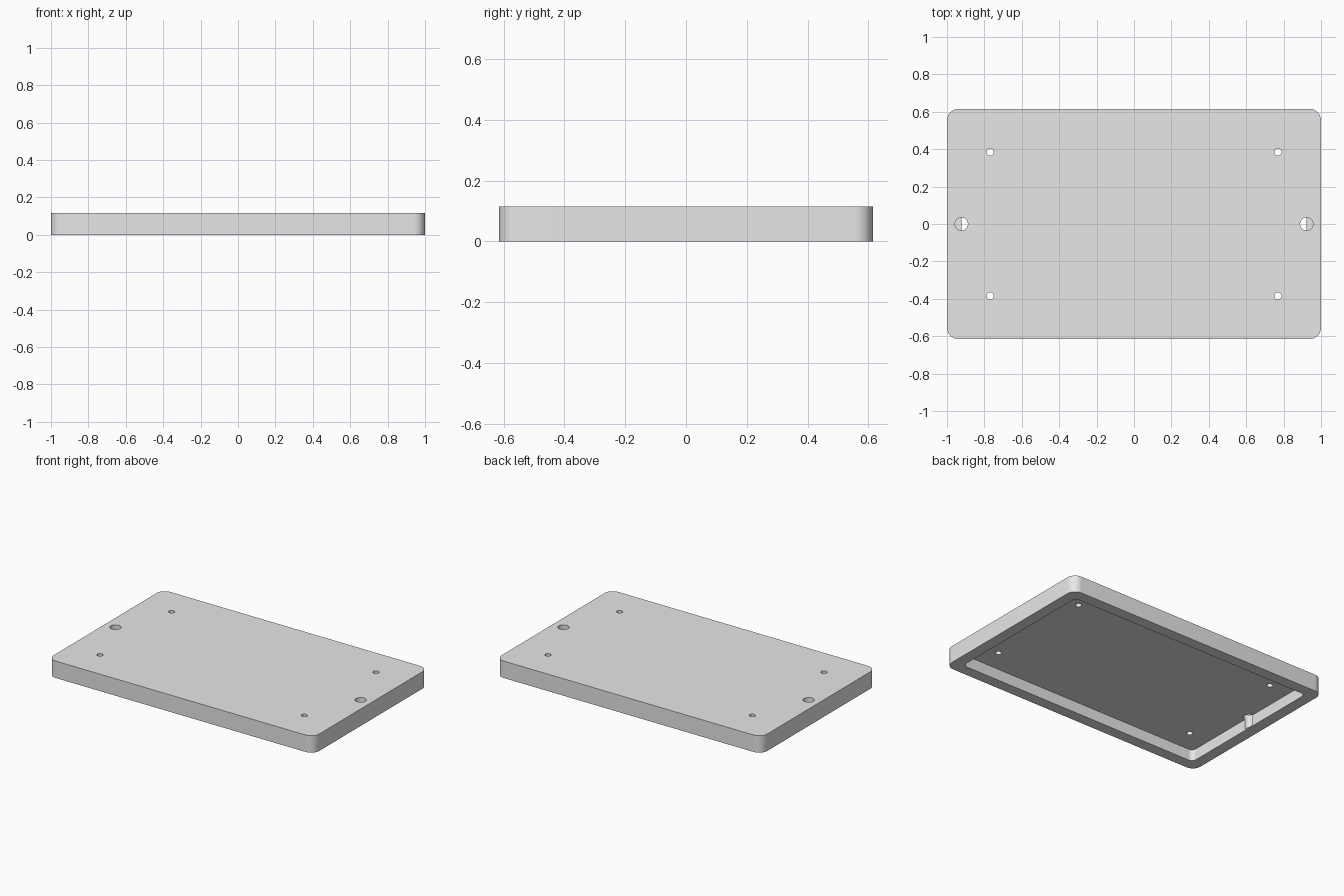
import bpy, bmesh, math

if "Cube" in bpy.data.objects:
    bpy.data.objects.remove(bpy.data.objects["Cube"], do_unlink=True)

U = 1 / 130                      # one design unit; the plate is 260 x 160 x 15
W, D, H = 260 * U, 160 * U, 15 * U
WALL, DEPTH = 10 * U, 10 * U     # rim width and depth of the underside recess

grey = bpy.data.materials.new("light grey")
grey.use_nodes = True
grey.diffuse_color = (0.8, 0.8, 0.8, 1)
grey.node_tree.nodes["Principled BSDF"].inputs["Base Color"].default_value = (0.8, 0.8, 0.8, 1)


def prism(name, points, z0, z1):
    """Extrude a closed outline from z0 up to z1."""
    bm = bmesh.new()
    base = bm.faces.new([bm.verts.new((x, y, z0)) for x, y in points])
    top = bmesh.ops.extrude_face_region(bm, geom=[base])["geom"]
    bmesh.ops.translate(bm, vec=(0, 0, z1 - z0),
                        verts=[v for v in top if isinstance(v, bmesh.types.BMVert)])
    bmesh.ops.recalc_face_normals(bm, faces=bm.faces)
    mesh = bpy.data.meshes.new(name)
    bm.to_mesh(mesh)
    bm.free()
    mesh.materials.append(grey)
    obj = bpy.data.objects.new(name, mesh)
    bpy.context.collection.objects.link(obj)
    return obj


def rounded_rect(w, d, r, steps=12):
    points = []
    for i, (sx, sy) in enumerate([(1, 1), (-1, 1), (-1, -1), (1, -1)]):
        for k in range(steps + 1):
            a = math.pi / 2 * (i + k / steps)
            points.append((sx * (w / 2 - r) + r * math.cos(a),
                           sy * (d / 2 - r) + r * math.sin(a)))
    return points


def circle(x, y, r, n=32):
    return [(x + r * math.cos(2 * math.pi * (k + 0.5) / n),
             y + r * math.sin(2 * math.pi * (k + 0.5) / n)) for k in range(n)]


# Cover plate with rounded corners
cover = prism("cover_plate", rounded_rect(W, D, 8 * U), 0, H)

# Recess underneath, leaving a rim all round
cutters = [prism("recess_cutter", rounded_rect(W - 2 * WALL, D - 2 * WALL, 4 * U), -0.05, DEPTH)]

for sx in (-1, 1):
    # Large blind hole that bites halfway into the end rim
    cutters.append(prism("end_hole_cutter", circle(sx * 120 * U, 0, 4.5 * U), 1 * U, H + 0.05))
    # Small screw holes through the plate
    for sy in (-1, 1):
        cutters.append(prism("screw_hole_cutter",
                             circle(sx * 100 * U, sy * 50 * U, 2.5 * U), -0.05, H + 0.05))

# Cut everything out, then discard the cutters
bpy.ops.object.select_all(action="DESELECT")
bpy.context.view_layer.objects.active = cover
cover.select_set(True)
for cutter in cutters:
    cutter.hide_render = True
    mod = cover.modifiers.new("cut", "BOOLEAN")
    mod.operation = "DIFFERENCE"
    mod.solver = "EXACT"
    mod.object = cutter
    bpy.ops.object.modifier_apply(modifier=mod.name)
    bpy.data.objects.remove(cutter, do_unlink=True)

bpy.ops.object.shade_smooth_by_angle(angle=math.radians(30))
